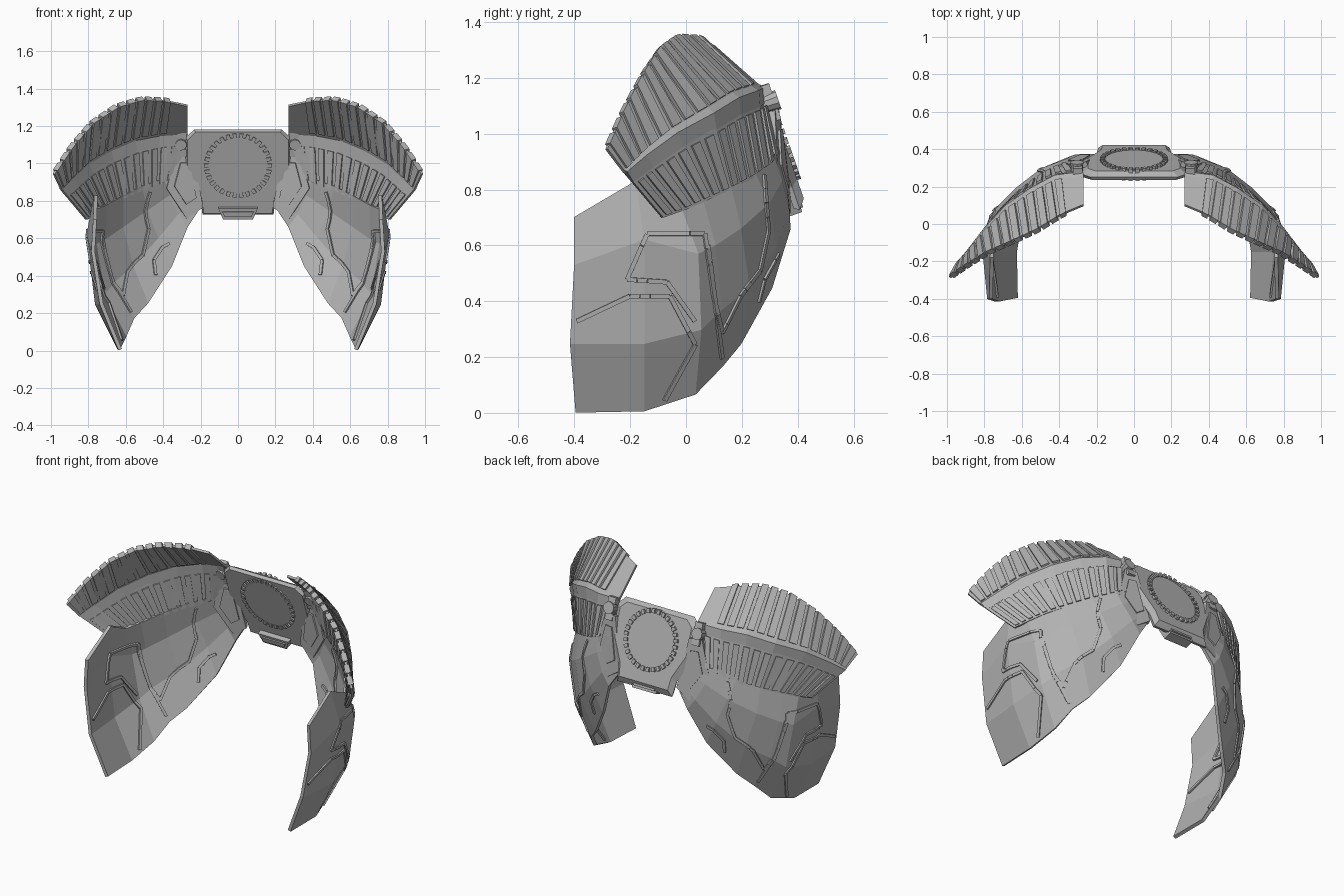
import bpy, bmesh, math
from mathutils import Vector, Matrix
from mathutils.bvhtree import BVHTree

cube = bpy.data.objects.get("Cube")
if cube:
    bpy.data.objects.remove(cube, do_unlink=True)

grey = bpy.data.materials.new("plain grey")
grey.use_nodes = True
grey.diffuse_color = (0.45, 0.45, 0.45, 1)
grey.node_tree.nodes["Principled BSDF"].inputs["Base Color"].default_value = (0.45, 0.45, 0.45, 1)


def finish(name, bm, mirror=True, thickness=0):
    """Turn a bmesh into an object, optionally thickened and mirrored in x."""
    bmesh.ops.recalc_face_normals(bm, faces=bm.faces)
    mesh = bpy.data.meshes.new(name)
    bm.to_mesh(mesh)
    bm.free()
    mesh.materials.append(grey)
    obj = bpy.data.objects.new(name, mesh)
    bpy.context.collection.objects.link(obj)
    if thickness:
        solid = obj.modifiers.new("thickness", 'SOLIDIFY')
        solid.thickness = thickness
        solid.offset = 0
    if mirror:
        obj.modifiers.new("mirror", 'MIRROR')


def add_prism(bm, back, front):
    """Closed prism between two matching rings of points."""
    a = [bm.verts.new(p) for p in back]
    b = [bm.verts.new(p) for p in front]
    bm.faces.new(a)
    bm.faces.new(b[::-1])
    for i in range(len(a)):
        j = (i + 1) % len(a)
        bm.faces.new((a[i], a[j], b[j], b[i]))


def add_grid(bm, columns):
    rows = [[bm.verts.new(p) for p in col] for col in columns]
    for c, d in zip(rows, rows[1:]):
        for i in range(len(c) - 1):
            bm.faces.new((c[i], d[i], d[i + 1], c[i + 1]))


def along(curve, u):
    t = min(max(u, 0), 1) * (len(curve) - 1)
    i = min(int(t), len(curve) - 2)
    return Vector(curve[i]).lerp(Vector(curve[i + 1]), t - i)


# Wing shell: columns run top to bottom, from the back plate round to the front
shell = [
    [(.29, .33, .95), (.26, .345, .88), (.225, .355, .8), (.21, .355, .75)],
    [(.4, .305, .92), (.37, .335, .83), (.32, .36, .73), (.27, .365, .66)],
    [(.52, .23, .88), (.49, .29, .75), (.43, .315, .6), (.355, .3, .45)],
    [(.62, .15, .83), (.62, .19, .66), (.565, .22, .45), (.485, .19, .25)],
    [(.71, .05, .78), (.71, .1, .6), (.66, .12, .37), (.56, .125, .17)],
    [(.76, -.03, .76), (.765, .04, .57), (.72, .05, .3), (.605, .03, .07)],
    [(.76, -.18, .83), (.8, -.15, .62), (.755, -.15, .25), (.635, -.15, .01)],
    [(.765, -.4, .7), (.775, -.4, .53), (.73, -.415, .25), (.63, -.395, .005)],
]
bm = bmesh.new()
add_grid(bm, shell)
bmesh.ops.recalc_face_normals(bm, faces=bm.faces)
tree = BVHTree.FromBMesh(bm)
finish("wing_shell", bm, thickness=0.02)

# Raised panel seams laid over the shell, traced in side elevation (y, z)
seams = [
    [(.06, .64), (.09, .42), (.12, .29), (.185, .42), (.255, .51), (.285, .65), (.27, .85)],
    [(.06, .64), (-.14, .64), (-.21, .48)],
    [(.07, .6), (.1, .36), (.12, .2)],
    [(.25, .4), (.27, .48), (.32, .57)],
    [(-.39, .33), (-.2, .42), (-.06, .42), (.03, .25), (-.08, .05)],
    [(-.21, .48), (-.07, .47), (.03, .33)],
]
bm = bmesh.new()
for seam in seams:
    for (ya, za), (yb, zb) in zip(seam, seam[1:]):
        hits = []
        steps = 4
        for k in range(steps + 1):
            f = k / steps
            origin = Vector((2, ya + (yb - ya) * f, za + (zb - za) * f))
            p, n, _, _ = tree.ray_cast(origin, Vector((-1, 0, 0)))
            if p:
                hits.append((p, n if n.x > 0 else -n))
        for (p, n), (q, m) in zip(hits, hits[1:]):
            side = (q - p).cross(n + m).normalized() * 0.008
            ring = [p - side, q - side, q + side, p + side]
            out = (n + m).normalized()
            add_prism(bm, [v - out * 0.02 for v in ring], [v + out * 0.018 for v in ring])
finish("panel_seams", bm)

# Fan collar: rim, ridge and hem curves, from the back plate to the outer tip
rim = [(.27, .1, 1.31), (.39, .05, 1.335), (.52, -.03, 1.34), (.65, -.09, 1.3),
       (.78, -.15, 1.215), (.89, -.22, 1.09), (.985, -.285, .945)]
ridge = [(.27, .27, 1.16), (.42, .25, 1.15), (.55, .18, 1.125), (.68, .09, 1.07),
         (.8, -.04, 1.0), (.885, -.15, .92), (.945, -.22, .86)]
hem = [(.33, .335, .93), (.43, .295, .88), (.53, .235, .84), (.62, .16, .8),
       (.7, .08, .765), (.76, 0, .73), (.81, -.085, .7)]


def fan_tier(name, top, bottom, count, u0, v0, v1, fill, depth):
    """Thin sheet between two curves, with a row of slats standing proud of it."""
    bm = bmesh.new()
    add_grid(bm, zip(top, bottom))
    finish(name + "_sheet", bm, thickness=0.014)
    bm = bmesh.new()
    pitch = (1 - u0) / count
    for i in range(count):
        a = u0 + i * pitch
        ring = []
        for u, v in ((a, v0), (a + pitch * fill, v0), (a + pitch * fill, v1), (a, v1)):
            p, q = along(bottom, u), along(top, u)
            ring.append(p + (q - p) * v)
        n = (ring[1] - ring[0]).cross(ring[3] - ring[0]).normalized()
        add_prism(bm, [v - n * depth for v in ring], [v + n * depth for v in ring])
    finish(name + "_slats", bm)


fan_tier("upper_fan", rim, ridge, 14, 0.13, 0.1, 1.04, 0.7, 0.016)
fan_tier("lower_fan", ridge, hem, 14, 0.05, 0.04, 0.76, 0.6, 0.015)

# Smooth band along the ridge between the two tiers
bm = bmesh.new()
band = []
for r, t, h in zip(ridge, rim, hem):
    r, t, h = Vector(r), Vector(t), Vector(h)
    band.append((r.lerp(t, 0.08), r + Vector((0.003, 0.006, 0.002)), r.lerp(h, 0.2)))
add_grid(bm, band)
finish("ridge_band", bm, thickness=0.014)

# Back plate: a leaning faceted slab, in its own frame tilted about x
tilt = Matrix.Translation((0, 0.325, 1.0)) @ Matrix.Rotation(math.radians(19), 4, 'X')


def local(points, y, scale=1):
    return [tilt @ Vector((x * scale, y, z * scale)) for x, z in points]


def both_sides(half):
    return half + [(-x, z) for x, z in reversed(half)]


outline = both_sides([(.235, .195), (.28, .15), (.28, .06), (.28, -.04), (.2, -.2), (.19, -.285)])
bm = bmesh.new()
rings = [local(outline, -.03, .96), local(outline, -.01), local(outline, .016, .88)]
loops = [[bm.verts.new(p) for p in ring] for ring in rings]
for a, b in zip(loops, loops[1:]):
    for i in range(len(a)):
        j = (i + 1) % len(a)
        bm.faces.new((a[i], a[j], b[j], b[i]))
bm.faces.new(loops[0])
bm.faces.new(loops[-1])
finish("back_plate", bm, mirror=False)

# Round hub showing on both faces of the plate
bm = bmesh.new()
turn = Matrix.Rotation(math.radians(90), 4, 'X')
bmesh.ops.create_cone(bm, cap_ends=True, segments=40, radius1=.158, radius2=.158, depth=.056,
                      matrix=tilt @ Matrix.Translation((0, -.007, 0)) @ turn)
finish("hub_disc", bm, mirror=False)

# Toothed ring around the hub
bm = bmesh.new()
teeth = 30
for i in range(teeth):
    spin = Matrix.Rotation(2 * math.pi * i / teeth, 4, 'Y')
    place = spin @ Matrix.Translation((.168, -.004, 0)) @ Matrix.Diagonal((.026, .068, .02, 1))
    bmesh.ops.create_cube(bm, size=1, matrix=tilt @ place)
finish("hub_teeth", bm, mirror=False)

# Tab with a smaller step below the hub
bm = bmesh.new()
tab = both_sides([(.105, -.235), (.08, -.295)])
add_prism(bm, local(tab, -.06), local(tab, -.005))
step = both_sides([(.085, -.25), (.07, -.28)])
add_prism(bm, local(step, -.068), local(step, .004))
finish("lower_tab", bm, mirror=False)

# Struts joining plate and wing, each with a raised inset
bm = bmesh.new()
for scale, depth in ((1, .015), (.6, .024)):
    corners = [Vector(p) for p in ((.25, .32, 1.08), (.33, .305, 1.08), (.385, .315, .87),
                                   (.28, .36, .71), (.19, .36, .77))]
    mid = sum(corners, Vector()) / len(corners)
    ring = [mid + (c - mid) * scale for c in corners]
    push = Vector((.3, .9, .25)).normalized() * depth
    add_prism(bm, [v - push for v in ring], [v + push for v in ring])
finish("wing_strut", bm)

# Hinge knob and its bracket at the top corner of the plate
bm = bmesh.new()
hinge = Matrix.Translation((.305, .295, 1.11)) @ tilt.to_3x3().to_4x4()
bmesh.ops.create_cone(bm, cap_ends=True, segments=10, radius1=.036, radius2=.03, depth=.075,
                      matrix=hinge @ turn)
for z in (-.05, .045):
    bmesh.ops.create_cube(bm, size=1, matrix=hinge @ Matrix.Translation((-.005, 0, z))
                          @ Matrix.Diagonal((.05, .05, .04, 1)))
finish("hinge_knob", bm)
